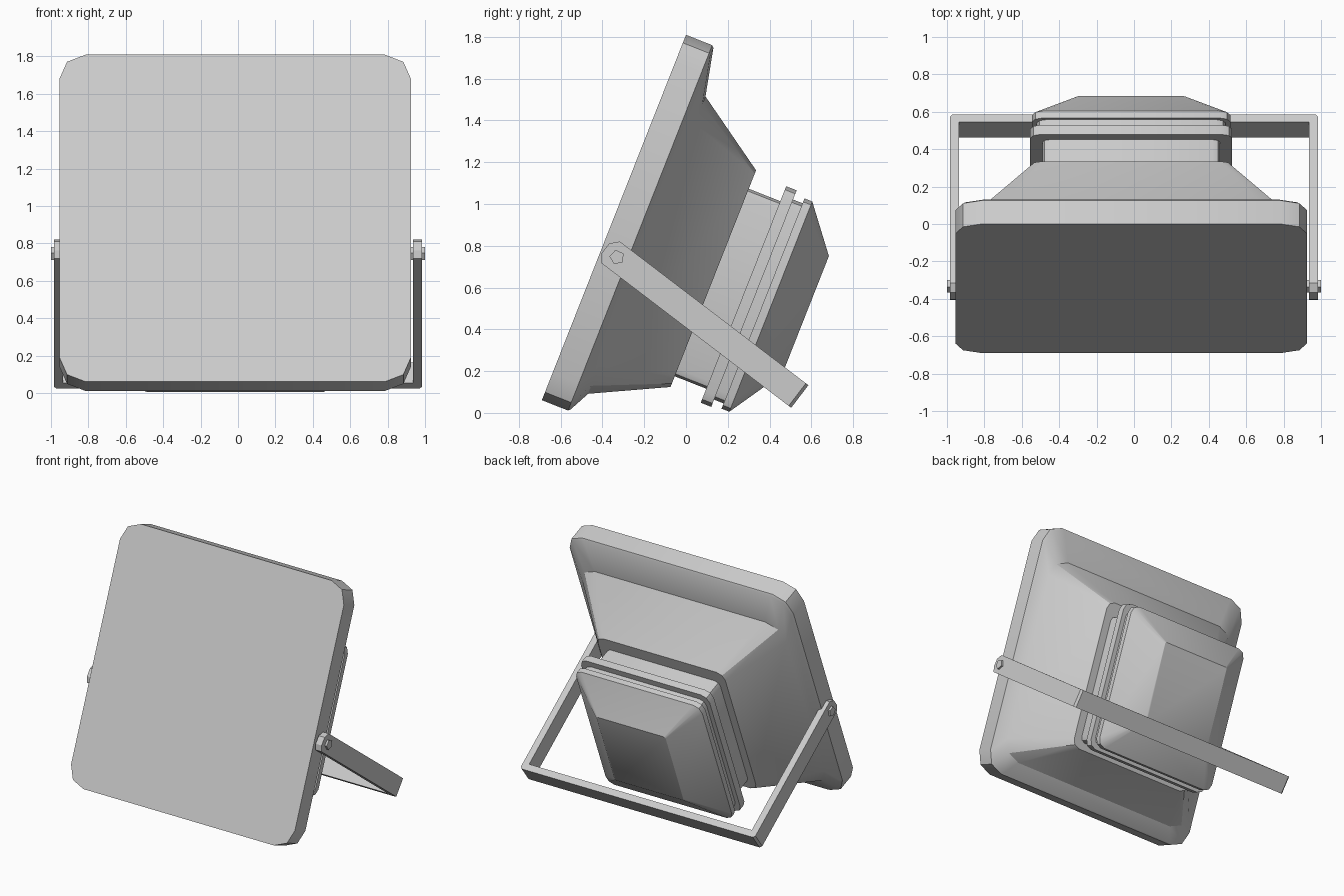
import bpy, bmesh, math
from mathutils import Vector

if "Cube" in bpy.data.objects:
    bpy.data.objects.remove(bpy.data.objects["Cube"])

# tilted lamp frame: s runs up the front face, d runs backwards
LAMP_O = Vector((-0.015, -0.345, 0.935))
UP = Vector((0, 0.367, 0.930))
BACK = Vector((0, 0.930, -0.367))
# bracket frame: l runs along the arm from the pivot, w across it
PIVOT = Vector((0, -0.33, 0.745))
ALONG = Vector((0, 0.795, -0.606))
ACROSS = Vector((0, 0.606, 0.795))
X = Vector((1, 0, 0))


def finish(name, bm, smooth=True):
    bmesh.ops.recalc_face_normals(bm, faces=bm.faces)
    me = bpy.data.meshes.new(name)
    bm.to_mesh(me)
    bm.free()
    ob = bpy.data.objects.new(name, me)
    bpy.context.collection.objects.link(ob)
    if smooth:
        bpy.ops.object.select_all(action='DESELECT')
        ob.select_set(True)
        bpy.context.view_layer.objects.active = ob
        bpy.ops.object.shade_smooth_by_angle(angle=math.radians(30))
    return ob


def ring(hx, s0, s1, r, d):
    """Rectangle with two-segment rounded corners, at depth d."""
    pts = []
    corners = [(hx, s1, 1, 1, 0), (-hx, s1, -1, 1, 90),
               (-hx, s0, -1, -1, 180), (hx, s0, 1, -1, 270)]
    for cx, cs, sx, ss, a0 in corners:
        for k in range(3):
            a = math.radians(a0 + 45 * k)
            x = cx - sx * r + r * math.cos(a)
            s = cs - ss * r + r * math.sin(a)
            pts.append(LAMP_O + X * x + UP * s + BACK * d)
    return pts


def loft(name, sections):
    bm = bmesh.new()
    rings = [[bm.verts.new(p) for p in ring(*sec)] for sec in sections]
    n = len(rings[0])
    for a, b in zip(rings, rings[1:]):
        for i in range(n):
            j = (i + 1) % n
            bm.faces.new((a[i], a[j], b[j], b[i]))
    bm.faces.new(rings[0])
    bm.faces.new(rings[-1])
    return finish(name, bm)


def prism(name, pts, sweep):
    bm = bmesh.new()
    f = bm.faces.new([bm.verts.new(p) for p in pts])
    ext = bmesh.ops.extrude_face_region(bm, geom=[f])
    verts = [v for v in ext['geom'] if isinstance(v, bmesh.types.BMVert)]
    bmesh.ops.translate(bm, verts=verts, vec=sweep)
    return finish(name, bm, False)


def mirror_x(ob):
    ob.modifiers.new("Mirror", 'MIRROR').use_axis[0] = True


# front frame and tapered reflector shell
loft("reflector_shell", [
    (0.94, -0.94, 0.94, 0.14, 0.0),
    (0.94, -0.94, 0.94, 0.14, 0.135),
    (0.925, -0.93, 0.93, 0.14, 0.145),
    (0.855, -0.83, 0.70, 0.14, 0.195),
    (0.535, -0.655, 0.46, 0.06, 0.55),
])
# neck between the shell and the rear box
loft("neck", [(0.475, -0.60, 0.365, 0.04, 0.54),
              (0.475, -0.60, 0.365, 0.04, 0.72)])
# rear flange
loft("rear_flange", [(0.54, -0.672, 0.442, 0.06, 0.712),
                     (0.54, -0.672, 0.442, 0.06, 0.766)])
# gasket groove
loft("gasket", [(0.505, -0.635, 0.395, 0.05, 0.76),
                (0.505, -0.635, 0.395, 0.05, 0.825)])
# rear cover with sloping sides
loft("rear_cover", [
    (0.53, -0.662, 0.42, 0.06, 0.815),
    (0.53, -0.662, 0.42, 0.06, 0.855),
    (0.29, -0.40, 0.206, 0.012, 1.025),
])

# bracket arms with clipped upper ends
arm = [(1.05, -0.068), (1.05, 0.068), (-0.035, 0.068), (-0.07, 0.03),
       (-0.07, -0.03), (-0.045, -0.068)]
mirror_x(prism("bracket_arm",
               [PIVOT + X * 0.935 + ALONG * l + ACROSS * w for l, w in arm],
               X * 0.05))
# bracket cross bar with chamfered outer corners
bar = [(-0.985, 1.05), (0.985, 1.05), (0.985, 1.085), (0.97, 1.10),
       (-0.97, 1.10), (-0.985, 1.085)]
prism("bracket_bar",
      [PIVOT + X * x + ALONG * l - ACROSS * 0.068 for x, l in bar],
      ACROSS * 0.136)
# pivot bolts
bolt = [PIVOT + X * 0.90 + Vector((0, math.cos(a), math.sin(a))) * 0.036
        for a in (math.radians(30 + 72 * k) for k in range(5))]
mirror_x(prism("pivot_bolt", bolt, X * 0.10))
